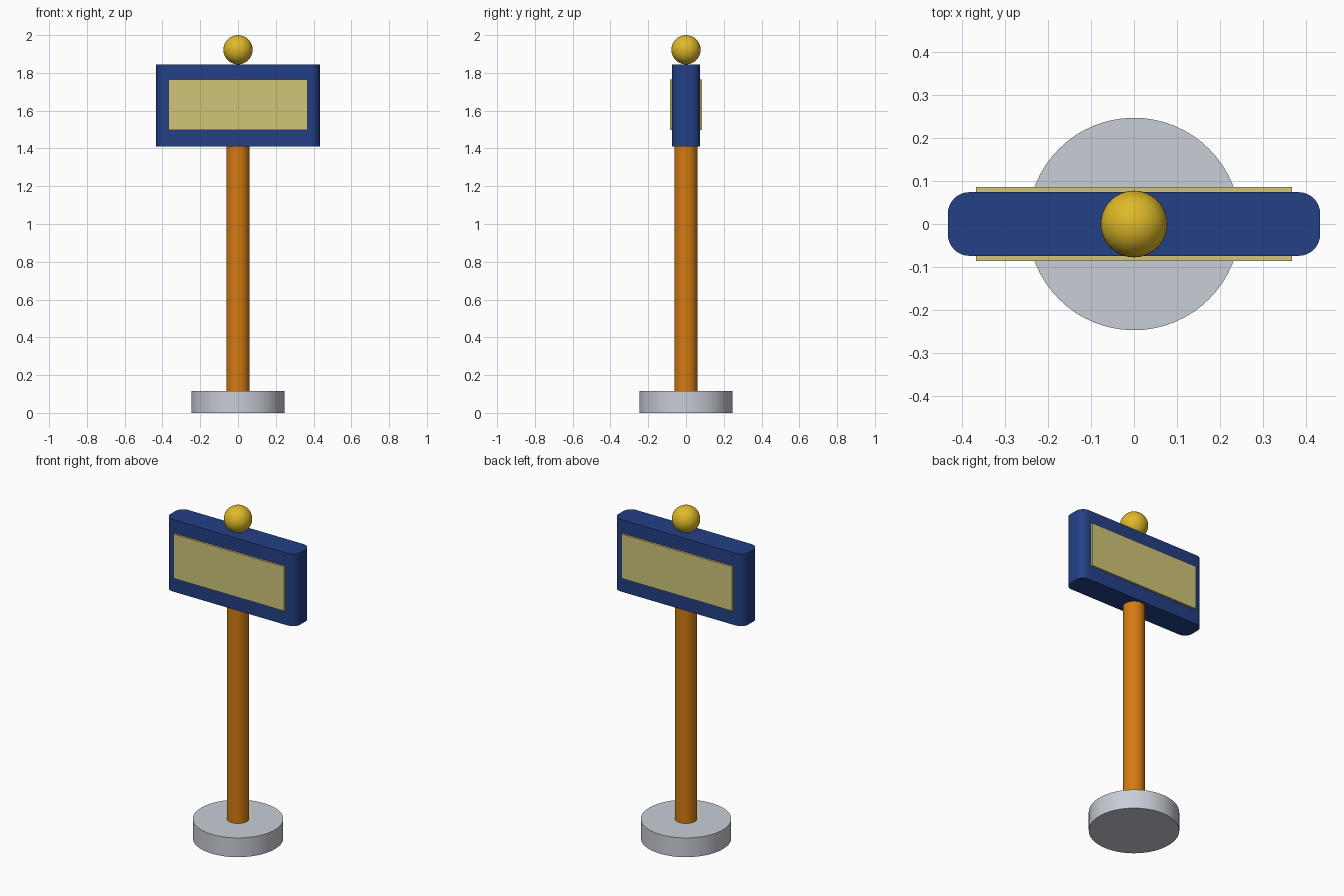
import bpy
import bmesh

default = bpy.data.objects.get("Cube")
if default:
    bpy.data.objects.remove(default, do_unlink=True)


def material(name, rgb):
    mat = bpy.data.materials.new(name)
    mat.use_nodes = True
    color = (*rgb, 1.0)
    mat.diffuse_color = color
    mat.node_tree.nodes["Principled BSDF"].inputs["Base Color"].default_value = color
    return mat


def finish(name, mat, smooth=True):
    obj = bpy.context.object
    obj.name = obj.data.name = name
    obj.data.materials.append(mat)
    if smooth:
        bpy.ops.object.shade_smooth_by_angle(angle=0.6)
    return obj


def cylinder(name, radius, bottom, top, mat):
    bpy.ops.mesh.primitive_cylinder_add(
        vertices=64, radius=radius, depth=top - bottom,
        location=(0, 0, (bottom + top) / 2))
    return finish(name, mat)


def box(name, size, location, mat, corner=0):
    bpy.ops.mesh.primitive_cube_add(size=1, location=location)
    obj = bpy.context.object
    bm = bmesh.new()
    bm.from_mesh(obj.data)
    bmesh.ops.scale(bm, vec=size, verts=bm.verts)
    if corner:
        # Round only the upright edges
        upright = [e for e in bm.edges
                   if abs(e.verts[0].co.z - e.verts[1].co.z) > size[2] / 2]
        bmesh.ops.bevel(bm, geom=upright, offset=corner, segments=8,
                        profile=0.5, affect='EDGES')
    bm.to_mesh(obj.data)
    bm.free()
    return finish(name, mat, smooth=corner > 0)


grey = material("pale grey", (0.58, 0.61, 0.67))
orange = material("orange", (0.66, 0.2, 0.006))
blue = material("navy blue", (0.017, 0.05, 0.235))
cream = material("pale yellow", (0.63, 0.56, 0.19))
gold = material("gold", (0.73, 0.49, 0.022))

# Foot and post
cylinder("base", 0.247, 0, 0.116, grey)
cylinder("post", 0.061, 0.116, 1.42, orange)

# Sign board with a raised panel on each face
box("sign_board", (0.866, 0.148, 0.434), (0, 0, 1.628), blue, corner=0.05)
for side, name in ((-1, "front_panel"), (1, "back_panel")):
    box(name, (0.736, 0.02, 0.266), (0, side * 0.076, 1.631), cream)

# Ball on top
bpy.ops.mesh.primitive_uv_sphere_add(
    segments=48, ring_count=24, radius=0.0775, location=(0, 0, 1.9225))
finish("top_ball", gold)
